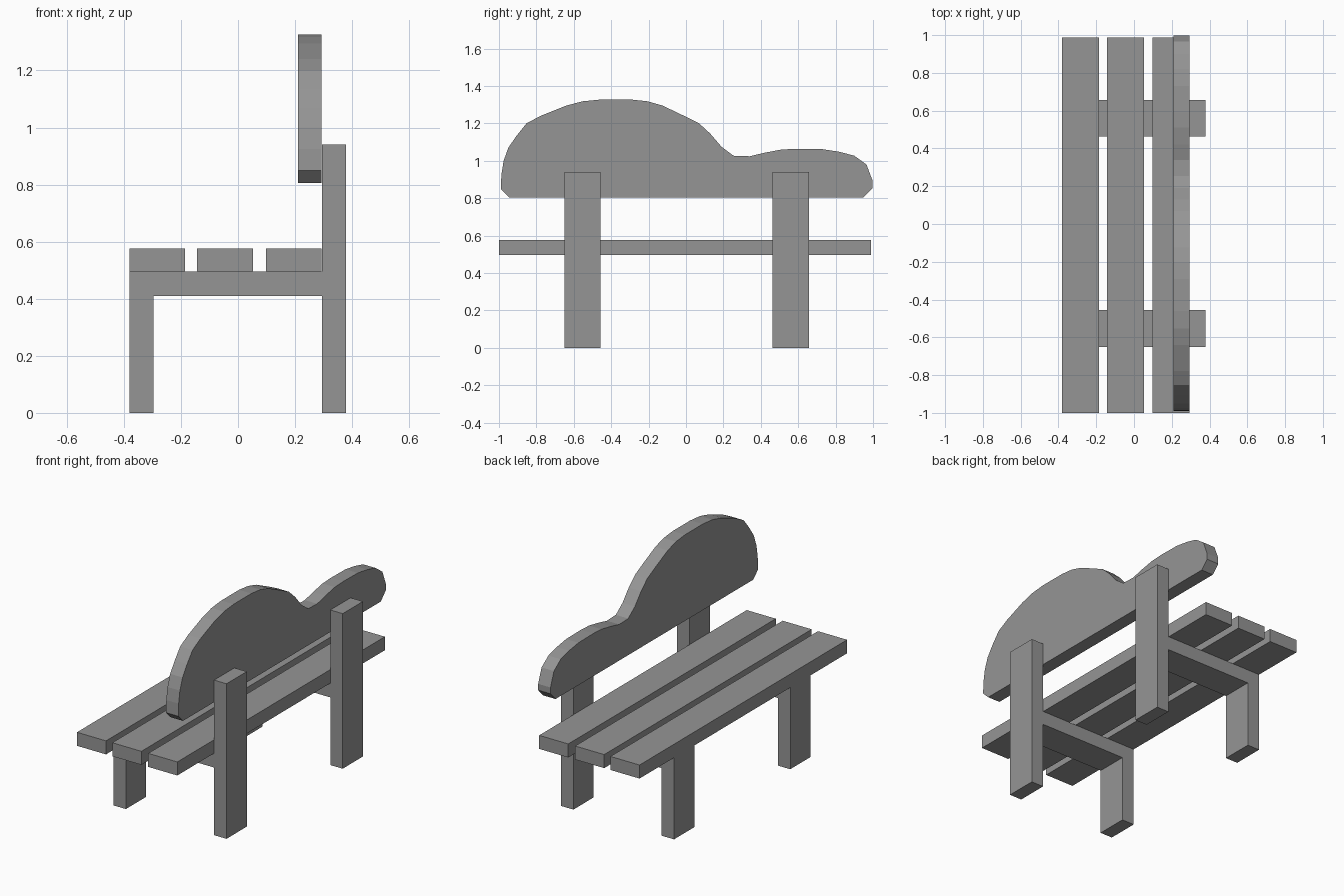
import bpy
import bmesh

cube = bpy.data.objects.get("Cube")
if cube:
    bpy.data.objects.remove(cube, do_unlink=True)

grey = bpy.data.materials.new("plain_grey")
grey.use_nodes = True
grey.diffuse_color = (0.3, 0.3, 0.3, 1)
grey.node_tree.nodes["Principled BSDF"].inputs["Base Color"].default_value = (0.3, 0.3, 0.3, 1)


def extrude_profile(name, points, offset):
    """Make a prism from a closed 3D outline pushed along an offset."""
    bm = bmesh.new()
    face = bm.faces.new([bm.verts.new(p) for p in points])
    new = bmesh.ops.extrude_face_region(bm, geom=[face])["geom"]
    bmesh.ops.translate(bm, vec=offset, verts=[v for v in new if isinstance(v, bmesh.types.BMVert)])
    bmesh.ops.recalc_face_normals(bm, faces=bm.faces)
    mesh = bpy.data.meshes.new(name)
    bm.to_mesh(mesh)
    bm.free()
    mesh.materials.append(grey)
    obj = bpy.data.objects.new(name, mesh)
    bpy.context.collection.objects.link(obj)
    return obj


# Side frames: front leg, seat rail and tall rear post in one piece
frame = [(-0.38, 0), (-0.297, 0), (-0.297, 0.41), (0.295, 0.41), (0.295, 0),
         (0.378, 0), (0.378, 0.94), (0.295, 0.94), (0.295, 0.495), (-0.38, 0.495)]
for name, y in (("right_frame", -0.65), ("left_frame", 0.463)):
    extrude_profile(name, [(x, y, z) for x, z in frame], (0, 0.194, 0))

# Seat slats
for name, x in (("front_slat", -0.38), ("middle_slat", -0.143), ("rear_slat", 0.098)):
    slat = [(x, -1, 0.495), (x + 0.195, -1, 0.495), (x + 0.195, -1, 0.577), (x, -1, 0.577)]
    extrude_profile(name, slat, (0, 1.988, 0))

# Backrest board with one large and one small hump
outline = [(-0.945, 0.805), (-0.99, 0.85), (-0.987, 0.925), (-0.975, 1.0),
           (-0.95, 1.07), (-0.905, 1.135), (-0.853, 1.2), (-0.778, 1.24),
           (-0.64, 1.295), (-0.553, 1.318), (-0.46, 1.327), (-0.29, 1.327),
           (-0.205, 1.318), (-0.125, 1.295), (-0.01, 1.24), (0.07, 1.2),
           (0.13, 1.145), (0.19, 1.075), (0.254, 1.027), (0.34, 1.024),
           (0.42, 1.043), (0.51, 1.06), (0.59, 1.064), (0.73, 1.062),
           (0.82, 1.048), (0.90, 1.027), (0.965, 0.98), (0.998, 0.893),
           (0.998, 0.855), (0.95, 0.805)]
extrude_profile("backrest", [(0.21, y, z) for y, z in outline], (0.083, 0, 0))
